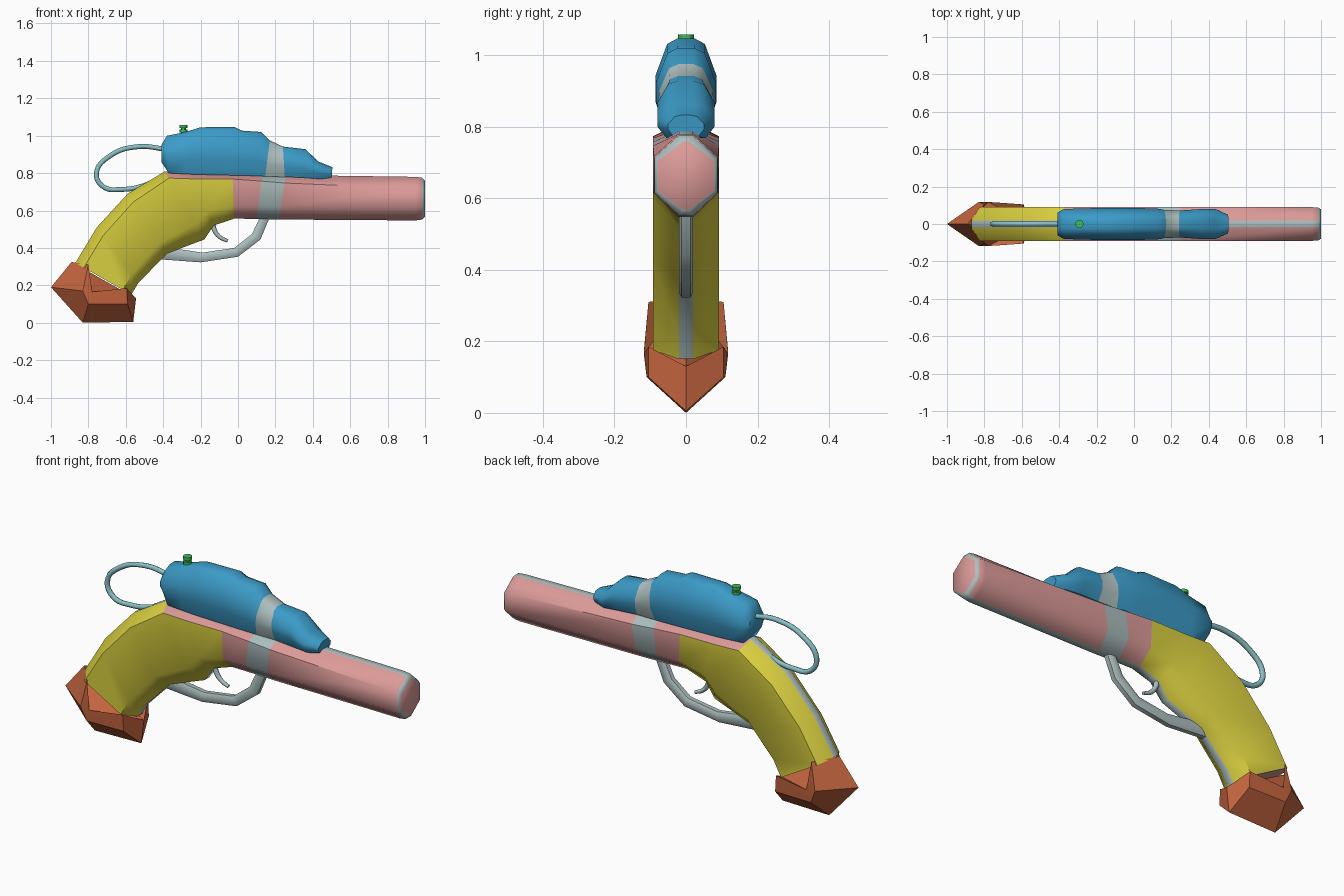
import bpy, bmesh, math

if "Cube" in bpy.data.objects:
    bpy.data.objects.remove(bpy.data.objects["Cube"])

COLORS = {
    "grey": (0.42, 0.52, 0.52, 1), "pink": (0.72, 0.33, 0.32, 1),
    "yellow": (0.69, 0.62, 0.05, 1), "blue": (0.045, 0.33, 0.58, 1),
    "orange": (0.56, 0.13, 0.05, 1), "green": (0.05, 0.5, 0.1, 1),
    "teal": (0.25, 0.52, 0.56, 1)}
NAMES = list(COLORS)
MATS = []
for name, col in COLORS.items():
    m = bpy.data.materials.new(name)
    m.diffuse_color = col
    m.use_nodes = True
    m.node_tree.nodes["Principled BSDF"].inputs["Base Color"].default_value = m.diffuse_color
    MATS.append(m)


def finish(bm, name, angle=None):
    bmesh.ops.recalc_face_normals(bm, faces=bm.faces[:])
    me = bpy.data.meshes.new(name)
    bm.to_mesh(me)
    bm.free()
    for m in MATS:
        me.materials.append(m)
    ob = bpy.data.objects.new(name, me)
    bpy.context.collection.objects.link(ob)
    if angle:
        bpy.ops.object.select_all(action='DESELECT')
        ob.select_set(True)
        bpy.context.view_layer.objects.active = ob
        bpy.ops.object.shade_smooth_by_angle(angle=math.radians(angle))
    return ob


def loft(name, sections, color, end_color, angle):
    """sections: (top xz, bottom xz, half profile of (y, t) from top to bottom)"""
    bm = bmesh.new()
    rings = []
    for (xt, zt), (xb, zb), half in sections:
        full = half + [(-y, t) for y, t in reversed(half)]
        rings.append([bm.verts.new((xt + (xb - xt) * t, y, zt + (zb - zt) * t))
                      for y, t in full])
    n = len(rings[0])
    for i, (a, b) in enumerate(zip(rings, rings[1:])):
        for j in range(n):
            k = (j + 1) % n
            f = bm.faces.new((a[j], a[k], b[k], b[j]))
            f.material_index = NAMES.index(color(i, j))
    for r in (rings[0], rings[-1]):
        bm.faces.new(r).material_index = NAMES.index(end_color)
    return finish(bm, name, angle)


# Grip and barrel: one eight-sided body with narrow grey strips along top and bottom
body = [  # top x, z, bottom x, z, half width, top and bottom chamfer positions
    (-.87, .32, -.57, .15, .092, .15, .85),
    (-.755, .51, -.535, .21, .092, .15, .84),
    (-.59, .69, -.38, .37, .092, .14, .82),
    (-.39, .81, -.18, .445, .092, .10, .78),
    (-.25, .803, -.13, .52, .092, .12, .74),
    (-.03, .797, -.02, .557, .092, .12, .72),
    (.13, .793, .10, .555, .092, .15, .71),
    (.255, .79, .22, .552, .092, .18, .71),
    (.95, .78, .95, .547, .09, .27, .71),
    (.985, .775, .985, .552, .088, .28, .71),
    (1.0, .758, 1.0, .567, .078, .28, .72)]


def body_color(i, j):
    if j in (3, 7) or i in (6, 9):
        return "grey"
    return "yellow" if i < 3 or (i < 5 and j not in (0, 6)) else "pink"


loft("grip_and_barrel",
     [((a, b), (c, d), [(.008 if a == 1 else .02, 0), (w, ct), (w, cb), (.008 if a == 1 else .02, 1)])
      for a, b, c, d, w, ct, cb in body], body_color, "pink", 52)

# Reservoir on top, with the strap wrapping it
tank = [  # top x, z, bottom x, z, half width
    (-.41, .95, -.41, .86, .06),
    (-.38, 1.0, -.37, .80, .08),
    (-.28, 1.02, -.28, .795, .083),
    (-.20, 1.045, -.20, .792, .085),
    (-.02, 1.047, -.02, .788, .085),
    (.02, 1.027, .02, .787, .085),
    (.125, 1.02, .11, .785, .083),
    (.17, .975, .145, .782, .076),
    (.24, .942, .25, .78, .072),
    (.36, .928, .36, .775, .08),
    (.43, .862, .44, .768, .08),
    (.505, .832, .50, .772, .05)]
shape = [(.28, 0), (.62, .06), (1, .4), (1, .66), (.68, 1)]
loft("reservoir",
     [((a, b), (c, d), [(y * w, t) for y, t in shape]) for a, b, c, d, w in tank],
     lambda i, j: "grey" if i == 7 else "blue", "blue", 50)

# Trigger guard
guard = [(-.36, .40, -.43, .34), (-.19, .375, -.20, .323), (-.02, .40, 0, .353),
         (.075, .475, .12, .445), (.12, .57, .172, .57)]
loft("trigger_guard",
     [((a, b), (c, d), [(.012, 0), (.02, .25), (.02, .75), (.012, 1)])
      for a, b, c, d in guard], lambda i, j: "grey", "grey", 50)

# Butt cap: keel on the centre line, side points mirrored
keel = [(-.89, 0, .325), (-1, 0, .19), (-.83, 0, 0), (-.56, 0, .005), (-.545, 0, .13)]
side = [(-.80, .105, .31), (-.83, .118, .17), (-.80, .11, .10),
        (-.59, .105, .10), (-.595, .105, .185), (-.78, .118, .165)]
cap_faces = [(0, 1, 6, 5), (1, 2, 7, 6), (2, 3, 8, 7), (3, 4, 9, 8),
             (5, 6, 10), (6, 7, 10), (7, 8, 9, 10), (0, 5, 10), (0, 10, 4), (4, 10, 9)]
bm = bmesh.new()
for s in (1, -1):
    vs = [bm.verts.new((x, y * s, z)) for x, y, z in keel + side]
    for f in cap_faces:
        bm.faces.new([vs[i] for i in f]).material_index = NAMES.index("orange")
bmesh.ops.remove_doubles(bm, verts=bm.verts[:], dist=1e-4)
finish(bm, "butt_cap", 25)


# Round tubes: hose loop and trigger
def tube(name, pts, radius, color, tip=1.0):
    cu = bpy.data.curves.new(name, 'CURVE')
    cu.dimensions = '3D'
    cu.bevel_depth = radius
    cu.bevel_resolution = 2
    cu.resolution_u = 6
    cu.use_fill_caps = True
    sp = cu.splines.new('BEZIER')
    sp.bezier_points.add(len(pts) - 1)
    for i, (p, (x, z)) in enumerate(zip(sp.bezier_points, pts)):
        p.co = (x, 0, z)
        p.handle_left_type = p.handle_right_type = 'AUTO'
        p.radius = 1 + (tip - 1) * i / (len(pts) - 1)
    cu.materials.append(MATS[NAMES.index(color)])
    bpy.context.collection.objects.link(bpy.data.objects.new(name, cu))


tube("hose", [(-.39, .928), (-.53, .942), (-.68, .895), (-.757, .80),
              (-.72, .727), (-.62, .713), (-.50, .735), (-.42, .775)], .013, "teal")
tube("trigger", [(-.135, .55), (-.128, .50), (-.10, .46), (-.055, .437)], .015, "grey", .6)

# Pressure valve: stem with two discs
bm = bmesh.new()
for r, z0, z1 in ((.021, 1.018, 1.032), (.013, 1.0, 1.05), (.022, 1.042, 1.058)):
    g = bmesh.ops.create_cone(bm, cap_ends=True, segments=12, radius1=r, radius2=r, depth=z1 - z0)
    bmesh.ops.translate(bm, verts=g["verts"], vec=(-.292, 0, (z0 + z1) / 2))
for f in bm.faces:
    f.material_index = NAMES.index("green")
finish(bm, "valve", 30)
